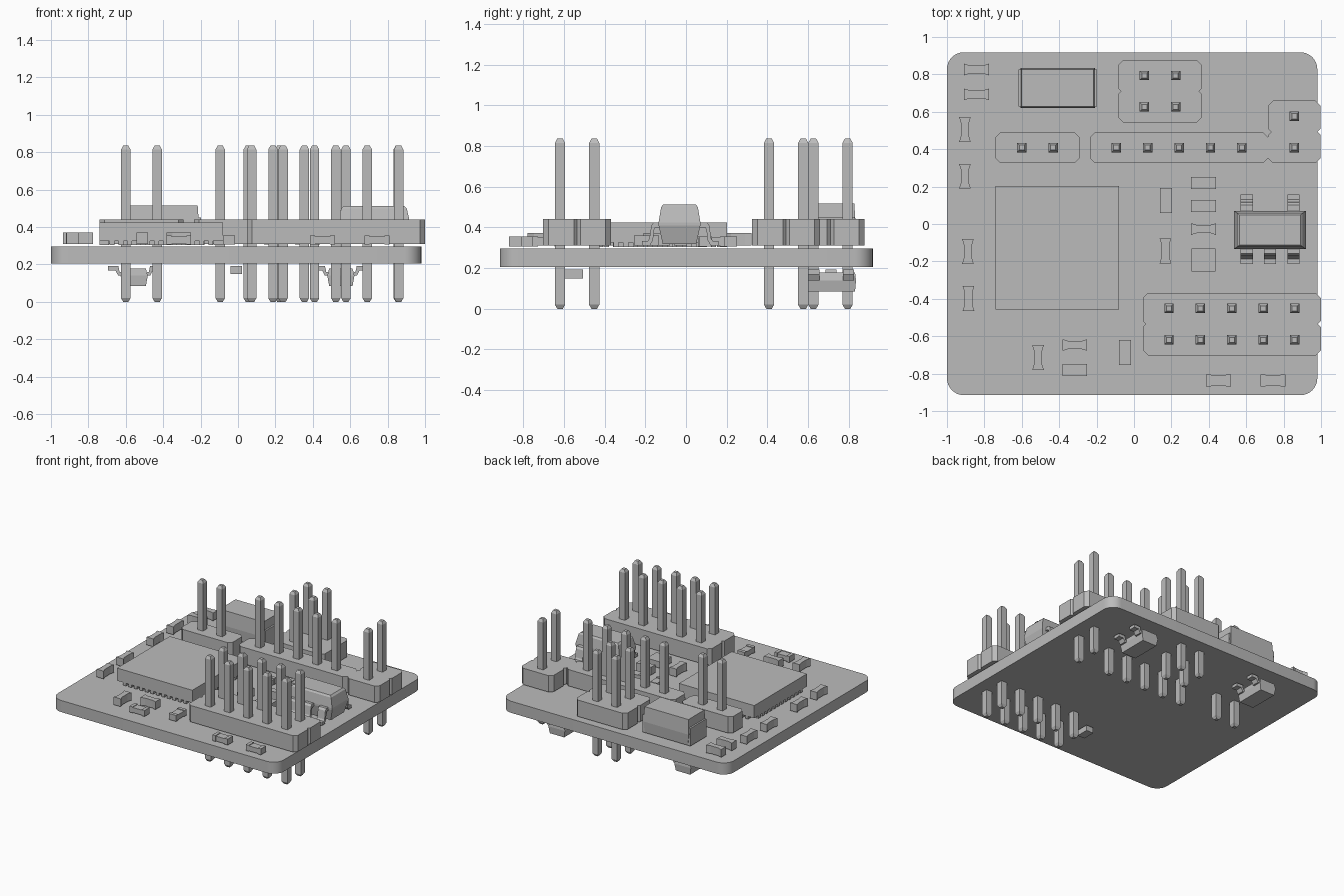
import bpy, bmesh, math
from mathutils import Vector

if "Cube" in bpy.data.objects:
    bpy.data.objects.remove(bpy.data.objects["Cube"])

mat = bpy.data.materials.new("plain grey")
mat.use_nodes = True
GREY = (0.5, 0.5, 0.5, 1)
mat.diffuse_color = GREY
mat.node_tree.nodes["Principled BSDF"].inputs["Base Color"].default_value = GREY

BOARD_BOTTOM, BOARD_TOP = 0.205, 0.297
SEAT = 0.31      # underside of the parts mounted on top
PITCH = 0.168


def finish(name, bm):
    bmesh.ops.recalc_face_normals(bm, faces=bm.faces)
    me = bpy.data.meshes.new(name)
    bm.to_mesh(me)
    bm.free()
    me.materials.append(mat)
    ob = bpy.data.objects.new(name, me)
    bpy.context.collection.objects.link(ob)
    return ob


def loft(bm, rings):
    """Skin a stack of equal-length rings and cap both ends."""
    rows = [[bm.verts.new(p) for p in ring] for ring in rings]
    for a, b in zip(rows, rows[1:]):
        for i in range(len(a)):
            j = (i + 1) % len(a)
            bm.faces.new((a[i], a[j], b[j], b[i]))
    bm.faces.new(rows[0][::-1])
    bm.faces.new(rows[-1])


def prism(bm, outline, z0, z1):
    loft(bm, [[(x, y, z) for x, y in outline] for z in (z0, z1)])


def rect(cx, cy, w, d):
    return [(cx + sx * w / 2, cy + sy * d / 2)
            for sx, sy in ((-1, -1), (1, -1), (1, 1), (-1, 1))]


def box(bm, cx, cy, w, d, z0, z1):
    prism(bm, rect(cx, cy, w, d), z0, z1)


def stack(bm, cx, cy, layers):
    """Rectangles given as (width, depth, z), skinned together."""
    loft(bm, [[(x, y, z) for x, y in rect(cx, cy, w, d)] for w, d, z in layers])


# circuit board with rounded corners
bm = bmesh.new()
r, outline = 0.09, []
for k, (x, y) in enumerate(((0.98, 0.918), (-1, 0.918), (-1, -0.915), (0.98, -0.915))):
    cx, cy = x - math.copysign(r, x), y - math.copysign(r, y)
    for s in range(9):
        a = math.pi / 2 * (k + s / 8)
        outline.append((cx + r * math.cos(a), cy + r * math.sin(a)))
prism(bm, outline, BOARD_BOTTOM, BOARD_TOP)
board = finish("circuit_board", bm)
bpy.context.view_layer.objects.active = board
board.select_set(True)
bpy.ops.object.shade_smooth_by_angle()
board.select_set(False)


# pin headers: chamfered housing, small notches between rows, square pins
def header(name, x0, y0, cols, rows):
    c, n = 0.027, 0.016
    left, right = x0 - 0.14, x0 + (cols - 1) * PITCH + 0.14
    low, high = y0 - 0.083, y0 + (rows - 1) * PITCH + 0.083
    mids = [y0 + (i + 0.5) * PITCH for i in range(rows - 1)]
    pts = [(left + c, low), (right - c, low), (right, low + c)]
    for m in mids:
        pts += [(right, m - n), (right - n, m), (right, m + n)]
    pts += [(right, high - c), (right - c, high), (left + c, high), (left, high - c)]
    for m in reversed(mids):
        pts += [(left, m + n), (left + n, m), (left, m - n)]
    pts.append((left, low + c))
    bm = bmesh.new()
    prism(bm, pts, SEAT, 0.44)
    finish(name + "_housing", bm)
    bm = bmesh.new()
    for i in range(cols):
        for j in range(rows):
            stack(bm, x0 + i * PITCH, y0 + j * PITCH,
                  [(0.027, 0.027, 0), (0.05, 0.05, 0.02), (0.05, 0.05, 0.815), (0.027, 0.027, 0.836)])
    finish(name + "_pins", bm)


header("two_pin_header", -0.6, 0.408, 2, 1)
header("five_pin_header", -0.095, 0.408, 5, 1)
header("side_header", 0.857, 0.408, 1, 2)
header("square_header", 0.055, 0.626, 2, 2)
header("ten_pin_header", 0.187, -0.619, 5, 2)

# main flat chip with a row of pads round its foot
CX, CY, SIZE = -0.41, -0.128, 0.66
bm = bmesh.new()
box(bm, CX, CY, SIZE, SIZE, 0.325, 0.425)
finish("main_chip", bm)
bm = bmesh.new()
for i in range(12):
    t = (i - 5.5) * 0.048
    for s in (-1, 1):
        box(bm, CX + t, CY + s * 0.305, 0.025, 0.05, 0.303, 0.33)
        box(bm, CX + s * 0.305, CY + t, 0.05, 0.025, 0.303, 0.33)
box(bm, CX, CY, 0.46, 0.46, 0.303, 0.326)
finish("main_chip_pads", bm)

# large block with end terminals
bm = bmesh.new()
stack(bm, -0.408, 0.727, [(0.375, 0.2, SEAT), (0.4, 0.215, 0.4), (0.385, 0.2, 0.516)])
finish("block_component", bm)
bm = bmesh.new()
for s in (-1, 1):
    box(bm, -0.408 + s * 0.19, 0.727, 0.04, 0.2, SEAT, 0.45)
finish("block_terminals", bm)


# bent flat lead swept along a two-sided profile
def lead(bm, base, out, width, profile):
    base, out = Vector(base), Vector(out)
    side = Vector((0, 0, 1)).cross(out) * (width / 2)
    for (d0, z0, e0, f0), (d1, z1, e1, f1) in zip(profile, profile[1:]):
        quad = [base + out * d + Vector((0, 0, z))
                for d, z in ((d0, z0), (d1, z1), (e1, f1), (e0, f0))]
        loft(bm, [[p - side for p in quad], [p + side for p in quad]])


# five-lead regulator
bm = bmesh.new()
stack(bm, 0.727, -0.032, [(0.335, 0.165, 0.318), (0.385, 0.205, 0.41),
                          (0.385, 0.205, 0.425), (0.35, 0.18, 0.5), (0.325, 0.16, 0.513)])
finish("regulator_body", bm)
GULL = [(0.08, 0.425, 0.08, 0.4), (0.13, 0.425, 0.122, 0.4), (0.142, 0.41, 0.128, 0.39),
        (0.152, 0.345, 0.135, 0.335), (0.16, 0.333, 0.15, 0.31), (0.187, 0.333, 0.187, 0.31)]
bm = bmesh.new()
for x in (0.603, 0.727, 0.853):
    lead(bm, (x, -0.028, 0), (0, -1, 0), 0.065, GULL)
for x in (0.603, 0.853):
    lead(bm, (x, -0.028, 0), (0, 1, 0), 0.065, GULL)
finish("regulator_leads", bm)

# three-lead transistors hanging below the board
HANG = [(0.05, 0.14, 0.05, 0.16), (0.085, 0.14, 0.078, 0.16),
        (0.1, 0.168, 0.085, 0.192), (0.14, 0.168, 0.14, 0.192)]
for name, x in (("right_transistor", -0.555), ("left_transistor", 0.55)):
    bm = bmesh.new()
    stack(bm, x, 0.713, [(0.125, 0.235, 0.085), (0.145, 0.245, 0.14), (0.125, 0.235, 0.178)])
    finish(name + "_body", bm)
    bm = bmesh.new()
    for s, y in ((1, 0.628), (1, 0.798), (-1, 0.713)):
        lead(bm, (x, y, 0), (s, 0, 0), 0.055, HANG)
    finish(name + "_leads", bm)


# tiny chip parts: pinched capacitors and capped resistors
def turned(pts, cx, cy, upright):
    return [(cx + (-v if upright else u), cy + (u if upright else v)) for u, v in pts]


def capacitor(i, cx, cy, upright):
    a, b, w, n = 0.066, 0.034, 0.031, 0.021
    pts = [(-a, -w), (-b, -n), (b, -n), (a, -w), (a, w), (b, n), (-b, n), (-a, w)]
    bm = bmesh.new()
    prism(bm, turned(pts, cx, cy, upright), SEAT, 0.372)
    finish(f"capacitor_{i}", bm)


def resistor(i, cx, cy, upright):
    bm = bmesh.new()
    prism(bm, turned(rect(0, 0, 0.09, 0.06), cx, cy, upright), SEAT, 0.35)
    for s in (-1, 1):
        prism(bm, turned(rect(s * 0.053, 0, 0.026, 0.064), cx, cy, upright), SEAT - 0.003, 0.355)
    finish(f"resistor_{i}", bm)


for i, part in enumerate(((-0.842, 0.826, 0), (-0.842, 0.693, 0), (-0.904, 0.505, 1),
                          (-0.904, 0.255, 1), (-0.888, -0.147, 1), (-0.885, -0.398, 1),
                          (-0.513, -0.714, 1), (-0.316, -0.647, 0), (0.168, -0.144, 1),
                          (0.372, -0.027, 0))):
    capacitor(i + 1, *part)
for i, part in enumerate(((0.171, 0.126, 1), (0.372, 0.219, 0), (0.372, 0.096, 0),
                          (-0.048, -0.687, 1), (-0.316, -0.781, 0),
                          (0.452, -0.837, 0), (0.743, -0.837, 0))):
    resistor(i + 1, *part)

# square indicator and the single small part on the underside
bm = bmesh.new()
box(bm, 0.372, -0.193, 0.13, 0.123, SEAT, 0.36)
finish("indicator", bm)
bm = bmesh.new()
box(bm, -0.01, -0.555, 0.062, 0.1, 0.148, 0.192)
finish("underside_resistor", bm)
